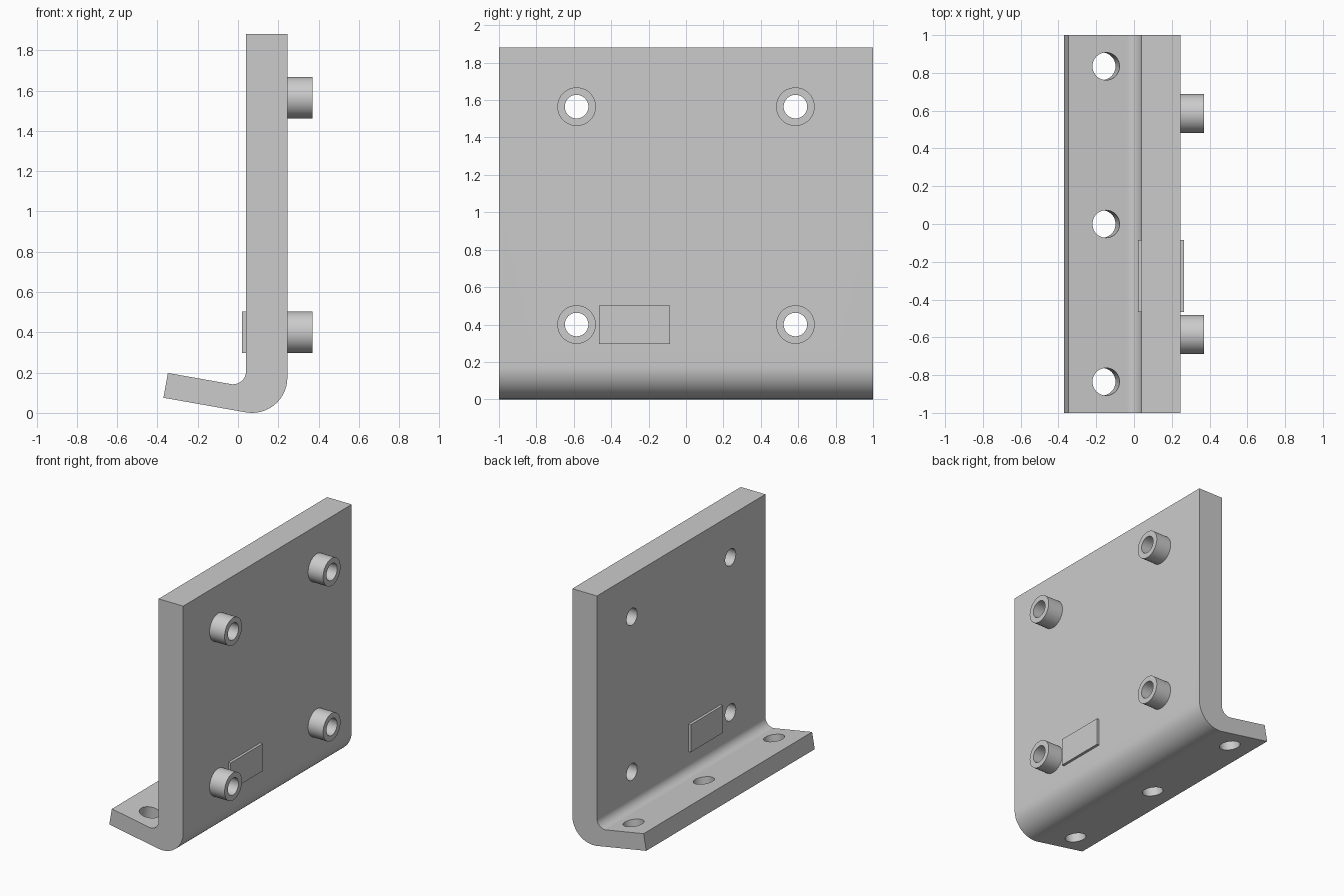
import bpy, bmesh, math
from mathutils import Vector, Matrix

if "Cube" in bpy.data.objects:
    bpy.data.objects.remove(bpy.data.objects["Cube"])

TILT = math.radians(10)            # slope of the foot flange
FRONT, BACK = 0.245, 0.04          # x of the two plate faces
HOLE_YZ = [(y, z) for y in (-0.585, 0.585) for z in (0.4, 1.565)]

steel = bpy.data.materials.new("grey steel")
steel.diffuse_color = (0.6, 0.6, 0.6, 1)
steel.use_nodes = True
steel.node_tree.nodes["Principled BSDF"].inputs["Base Color"].default_value = steel.diffuse_color


def make(name, bm):
    bmesh.ops.recalc_face_normals(bm, faces=bm.faces)
    me = bpy.data.meshes.new(name)
    bm.to_mesh(me)
    bm.free()
    me.materials.append(steel)
    ob = bpy.data.objects.new(name, me)
    bpy.context.collection.objects.link(ob)
    return ob


def extrude(bm, points, vec):
    face = bm.faces.new([bm.verts.new(p) for p in points])
    geom = bmesh.ops.extrude_face_region(bm, geom=[face], use_keep_orig=True)["geom"]
    bmesh.ops.translate(bm, vec=vec, verts=[g for g in geom if isinstance(g, bmesh.types.BMVert)])


def arc(cx, cz, r, a0, a1, n=16):
    return [(cx + r * math.cos(a0 + (a1 - a0) * i / n), -1,
             cz + r * math.sin(a0 + (a1 - a0) * i / n)) for i in range(n + 1)]


def add_drill(bm, centre, axis, r, depth):
    rot = Vector(axis).to_track_quat('Z', 'Y').to_matrix().to_4x4()
    bmesh.ops.create_cone(bm, cap_ends=True, segments=48, radius1=r, radius2=r,
                          depth=depth, matrix=Matrix.Translation(centre) @ rot)


# Bent plate: side profile extruded along y
end = -math.pi / 2 - TILT
profile = [(FRONT, -1, 1.88)]
profile += arc(0.07, 0.175, 0.175, 0, end)             # outer bend
profile += [(-0.37, -1, 0.075), (-0.348, -1, 0.198)]   # flange tip
profile += arc(-0.025, 0.207, 0.065, end, 0)           # inner bend
profile += [(BACK, -1, 1.88)]
bm = bmesh.new()
extrude(bm, profile, (0, 2, 0))
plate = make("bent_plate", bm)

# Drills for the upright holes and the tilted flange holes
bm = bmesh.new()
for y, z in HOLE_YZ:
    add_drill(bm, (0.14, y, z), (1, 0, 0), 0.063, 0.4)
normal = Vector((math.sin(TILT), 0, math.cos(TILT)))
for y in (-0.835, 0, 0.835):
    add_drill(bm, Vector((-0.148, y, 0.163)) - normal * 0.06, normal, 0.073, 0.3)
drills = make("hole_cutter", bm)
drills.hide_render = True
mod = plate.modifiers.new("holes", 'BOOLEAN')
mod.object = drills
mod.solver = 'EXACT'
bpy.context.view_layer.objects.active = plate
bpy.ops.object.modifier_apply(modifier=mod.name)
bpy.data.objects.remove(drills)

# Hollow bosses around the upright holes: a rectangular section spun about x
parts = [plate]
for i, (y, z) in enumerate(HOLE_YZ):
    bm = bmesh.new()
    vs = [bm.verts.new((x, y, z + r)) for x, r in
          ((FRONT, 0.063), (0.37, 0.063), (0.37, 0.103), (FRONT, 0.103))]
    edges = [bm.edges.new(vs[k:k + 2]) for k in range(3)]
    bmesh.ops.spin(bm, geom=vs + edges, cent=(0, y, z), axis=(1, 0, 0),
                   angle=math.tau, steps=48, use_merge=True)
    bmesh.ops.remove_doubles(bm, verts=bm.verts, dist=1e-4)
    parts.append(make(f"boss_{i + 1}", bm))

# Raised pads on both faces of the plate
for name, x, dx in (("front_pad", FRONT, 0.02), ("back_pad", BACK, -0.02)):
    bm = bmesh.new()
    extrude(bm, [(x, -0.465, 0.297), (x, -0.085, 0.297),
                 (x, -0.085, 0.503), (x, -0.465, 0.503)], (dx, 0, 0))
    make(name, bm)

# Smooth the rounded parts, keep the edges crisp
for ob in parts:
    ob.select_set(True)
bpy.context.view_layer.objects.active = plate
bpy.ops.object.shade_smooth_by_angle(angle=math.radians(30))
